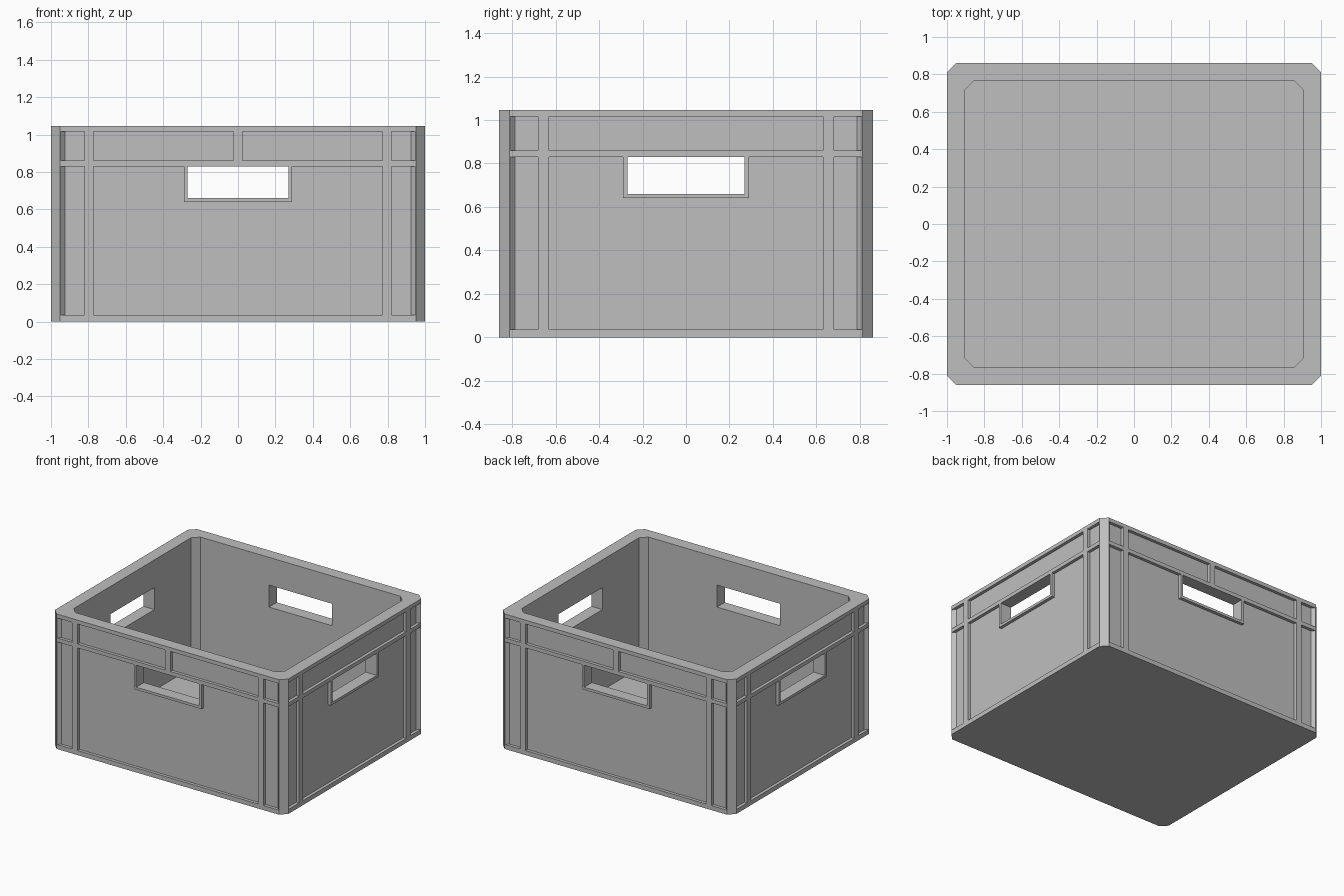
import bpy
import bmesh
from mathutils import Matrix, Vector

HX, HY, H = 1.0, 0.86, 1.045      # half sizes and height
BEVEL, WALL, FLOOR = 0.048, 0.095, 0.035
DEPTH = 0.024                     # how far the panels are recessed
OUT = 0.02                        # cutter overshoot
RAIL_LO, RAIL_HI, RIM = 0.83, 0.86, 1.015

if "Cube" in bpy.data.objects:
    bpy.data.objects.remove(bpy.data.objects["Cube"])

grey = bpy.data.materials.new("grey plastic")
grey.use_nodes = True
grey.diffuse_color = (0.52, 0.52, 0.52, 1)
grey.node_tree.nodes["Principled BSDF"].inputs["Base Color"].default_value = grey.diffuse_color


def prism(bm, points, direction):
    """Extrude a closed polygon along a direction."""
    face = bm.faces.new([bm.verts.new(p) for p in points])
    ext = bmesh.ops.extrude_face_region(bm, geom=[face])["geom"]
    verts = [v for v in ext if isinstance(v, bmesh.types.BMVert)]
    bmesh.ops.translate(bm, vec=Vector(direction), verts=verts)


def finish(bm, name, helper=False):
    bmesh.ops.recalc_face_normals(bm, faces=bm.faces)
    mesh = bpy.data.meshes.new(name)
    bm.to_mesh(mesh)
    bm.free()
    mesh.materials.append(grey)
    obj = bpy.data.objects.new(name, mesh)
    bpy.context.collection.objects.link(obj)
    obj.hide_render = helper
    return obj


def octagon(hx, hy, c, z):
    """Rectangle with clipped corners."""
    pts = []
    for sx, sy in ((1, 1), (-1, 1), (-1, -1), (1, -1)):
        pair = [(sx * hx, sy * (hy - c), z), (sx * (hx - c), sy * hy, z)]
        pts += pair if sx * sy > 0 else pair[::-1]
    return pts


def panel(bm, outline, face):
    """Recess with straight sides, drawn as (across, height) points."""
    prism(bm, [(u, face - DEPTH, z) for u, z in outline], (0, DEPTH + OUT, 0))


def rect(u0, u1, z0, z1):
    return [(u0, z0), (u1, z0), (u1, z1), (u0, z1)]


def side_recesses(bm, half, face, rib_in, rib_out, middle_rib):
    """All recessed panels of one wall, facing +y."""
    # Large lower panel, leaving a raised frame around the handle
    lower = [(-rib_in, FLOOR), (rib_in, FLOOR), (rib_in, RAIL_LO), (0.29, RAIL_LO),
             (0.29, 0.64), (-0.29, 0.64), (-0.29, RAIL_LO), (-rib_in, RAIL_LO)]
    panel(bm, lower, face)
    # Upper band, split by a middle rib on the long walls
    if middle_rib:
        panel(bm, rect(-rib_in, -0.023, RAIL_HI, RIM), face)
        panel(bm, rect(0.023, rib_in, RAIL_HI, RIM), face)
    else:
        panel(bm, rect(-rib_in, rib_in, RAIL_HI, RIM), face)
    # Narrow corner panels with a slanted side against the corner post
    edge = half - BEVEL - 0.002
    for s in (-1, 1):
        for z0, z1 in ((FLOOR, RAIL_LO), (RAIL_HI, RIM)):
            plan = [(rib_out, face + OUT), (edge + OUT, face + OUT),
                    (edge - DEPTH, face - DEPTH), (rib_out, face - DEPTH)]
            prism(bm, [(s * u, v, z0) for u, v in plan], (0, 0, z1 - z0))


def turned(bm, build, angle):
    """Build something and turn it about the vertical axis."""
    old = set(bm.verts)
    build()
    new = [v for v in bm.verts if v not in old]
    bmesh.ops.rotate(bm, verts=new, cent=(0, 0, 0), matrix=Matrix.Rotation(angle, 3, 'Z'))


# Solid outer body
bm = bmesh.new()
prism(bm, octagon(HX, HY, BEVEL, 0), (0, 0, H))
crate = finish(bm, "crate_body")

# Inner cavity
bm = bmesh.new()
prism(bm, octagon(HX - WALL, HY - WALL, BEVEL, FLOOR), (0, 0, H))
cavity = finish(bm, "cavity_cutter", True)

# Recessed panels on all four walls
QUARTER = 1.5707963
bm = bmesh.new()
for k in range(4):
    if k % 2 == 0:
        turned(bm, lambda: side_recesses(bm, HX, HY, 0.773, 0.82, True), k * QUARTER)
    else:
        turned(bm, lambda: side_recesses(bm, HY, HX, 0.63, 0.68, False), k * QUARTER)
recesses = finish(bm, "panel_cutter", True)

# Handle openings, one pair per axis
handles = []
for name, angle in (("long_wall_handle_cutter", 0), ("short_wall_handle_cutter", QUARTER)):
    bm = bmesh.new()
    turned(bm, lambda: prism(bm, [(u, -1.2, z) for u, z in rect(-0.27, 0.27, 0.66, RAIL_LO)],
                             (0, 2.4, 0)), angle)
    handles.append(finish(bm, name, True))

# Cut everything from the body
for cutter in [cavity, recesses] + handles:
    mod = crate.modifiers.new(cutter.name, 'BOOLEAN')
    mod.operation = 'DIFFERENCE'
    mod.solver = 'EXACT'
    mod.object = cutter

bpy.context.view_layer.objects.active = crate
crate.select_set(True)
for mod in list(crate.modifiers):
    bpy.ops.object.modifier_apply(modifier=mod.name)
for cutter in [cavity, recesses] + handles:
    bpy.data.objects.remove(cutter)
